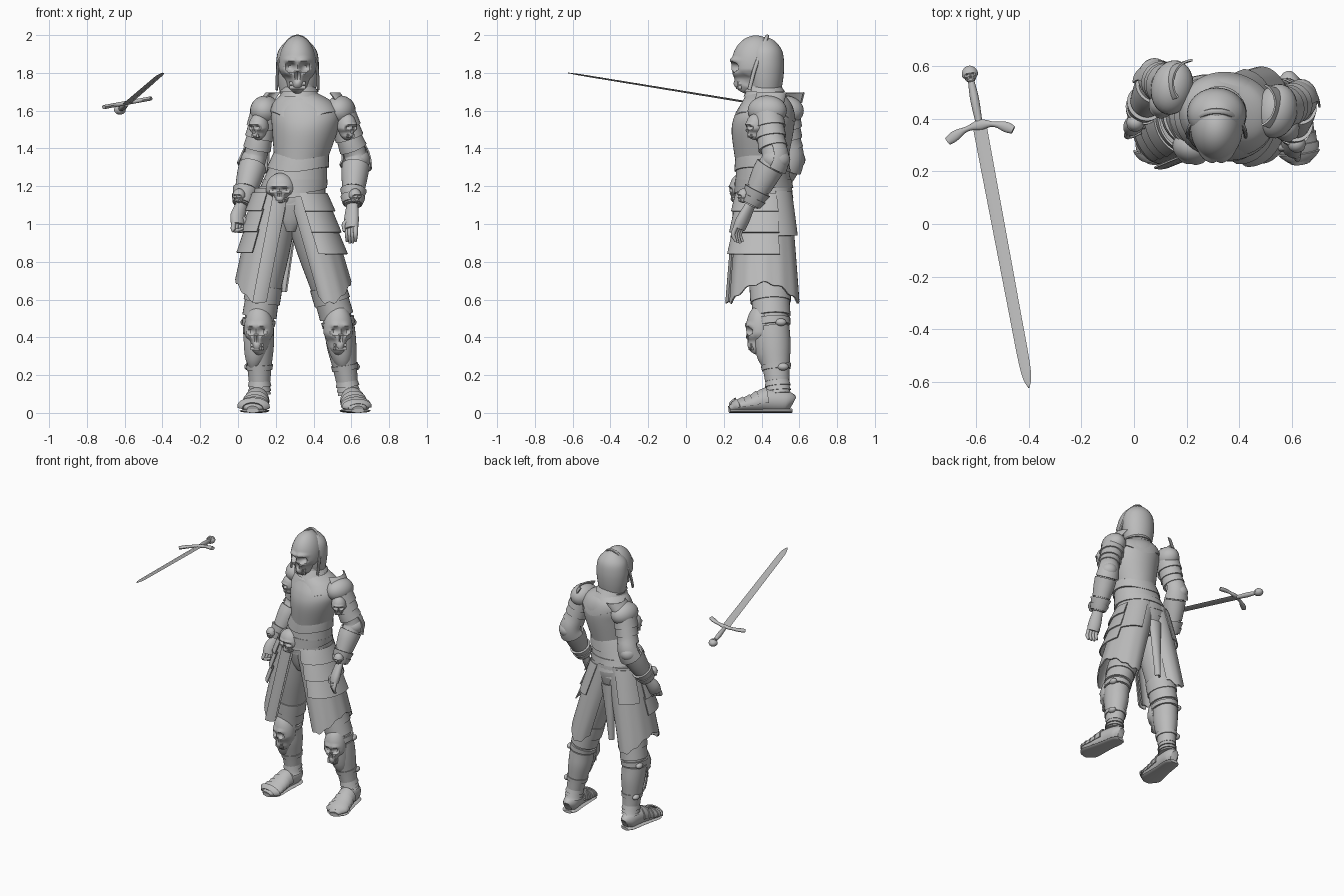
import bpy, bmesh, math
from mathutils import Vector, Matrix, Euler

if "Cube" in bpy.data.objects:
    bpy.data.objects.remove(bpy.data.objects["Cube"])

grey = bpy.data.materials.new("grey_metal")
grey.diffuse_color = (0.5, 0.5, 0.5, 1)
grey.use_nodes = True
grey.node_tree.nodes["Principled BSDF"].inputs["Base Color"].default_value = grey.diffuse_color
UP = Vector((0, 0, 1))
TURN = Vector((.975, -.22, 0))  # torso sideways axis, left shoulder leading


def finish(name, bm):
    bmesh.ops.recalc_face_normals(bm, faces=bm.faces)
    me = bpy.data.meshes.new(name)
    bm.to_mesh(me)
    bm.free()
    me.materials.append(grey)
    ob = bpy.data.objects.new(name, me)
    bpy.context.collection.objects.link(ob)


def sample(path, t):
    """Smooth spline through (x, y, z, radius_a, radius_b) stations."""
    f = min(max(t, 0), 1) * (len(path) - 1)
    i = min(int(f), len(path) - 2)
    f -= i
    g = lambda k: path[min(max(k, 0), len(path) - 1)]
    return [0.5 * (2 * b + (c - a) * f + (2 * a - 5 * b + 4 * c - d) * f * f + (3 * b - a - 3 * c + d) * f ** 3)
            for a, b, c, d in zip(g(i - 1), g(i), g(i + 1), g(i + 2))]


def tube(name, path, n=32, t0=0, t1=1, grow=(0, 0), arc=None, side=(1, 0, 0),
         flat=False, hem=None, steps=24):
    """Elliptical loft; a closed solid, or a curved plate when an arc is given."""
    bm = bmesh.new()
    rings = []
    a0, a1 = arc or (0, 360)
    for j in range(steps + 1):
        k = j / steps
        t = t0 + (t1 - t0) * k
        p = sample(path, t)
        tan = UP if flat else (Vector(sample(path, t + .02)[:3]) - Vector(sample(path, t - .02)[:3])).normalized()
        u = (Vector(side) - tan * tan.dot(Vector(side))).normalized()
        v = tan.cross(u)
        g = grow[0] + (grow[1] - grow[0]) * k
        ra, rb = max(p[3] + g, .002), max(p[4] + g, .002)
        ring = []
        for i in range(n + (1 if arc else 0)):
            a = math.radians(a0 + (a1 - a0) * i / n)
            co = Vector(p[:3]) + u * ra * math.cos(a) + v * rb * math.sin(a)
            co.z += hem(a) * (1 - k) if hem else 0
            ring.append(bm.verts.new(co))
        rings.append(ring)
    for r, s in zip(rings, rings[1:]):
        for i in range(n):
            m = (i + 1) % len(r)
            bm.faces.new((r[i], r[m], s[m], s[i]))
    if arc:
        bmesh.ops.recalc_face_normals(bm, faces=bm.faces)
        bmesh.ops.solidify(bm, geom=bm.faces[:], thickness=.008)
    else:
        bm.faces.new(rings[0])
        bm.faces.new(rings[-1])
    finish(name, bm)


def lames(name, path, t0, t1, count, grow=(.014, .004), **kw):
    """Row of overlapping flared plates along a path."""
    d = (t1 - t0) / count
    for i in range(count):
        tube(f"{name}_{i + 1}", path, t0=t0 + d * i, t1=t0 + d * (i + 1.1), grow=grow, steps=4, **kw)


def limb(joints, radii, depth):
    """Stations spread over three joints, far end first."""
    out = []
    for i, r in enumerate(radii):
        f = 2 * i / (len(radii) - 1)
        k = min(int(f), 1)
        out.append((*Vector(joints[k]).lerp(Vector(joints[k + 1]), f - k), r, r * depth))
    return out


def rod(name, points, radii, n=10, squash=1, **kw):
    tube(name, [(*p, r, r * squash) for p, r in zip(points, radii)], n=n, steps=10, **kw)


def ball(name, c, s, yaw=0):
    bm = bmesh.new()
    bmesh.ops.create_uvsphere(bm, u_segments=24, v_segments=16, radius=1)
    bm.transform(Matrix.LocRotScale(Vector(c), Euler((0, 0, yaw)), Vector(s)))
    finish(name, bm)


def skull(name, c, s, yaw=0, pitch=0, seg=40):
    """Ball with narrowed jaw, brow, sunken sockets, cheeks and two rows of teeth."""
    bm = bmesh.new()
    bmesh.ops.create_uvsphere(bm, u_segments=seg, v_segments=seg, radius=1)
    for v in bm.verts:
        x, y, z = v.co
        if y < 0:
            dent = lambda cx, cz, w, h: math.exp(-(((abs(x) - cx) / w) ** 2 + ((z - cz) / h) ** 2) ** 2)
            y += .3 * dent(.36, -.06, .25, .15) + .2 * dent(0, -.36, .12, .14) + .2 * dent(.7, -.5, .24, .2)
            y -= .1 * dent(.36, .17, .34, .1) + .1 * dent(.5, -.28, .2, .1) + .15 * dent(0, -.78, .36, .24)
        x *= 1 - .2 * min(max((-z - .15) / .3, 0), 1)
        v.co = (x, y, z)
    for i in range(14):
        x = (i % 7 - 3) / 8
        bmesh.ops.create_cube(bm, size=.12, matrix=Matrix.Translation((x, -.74 + x * x * .7, -.6 - .14 * (i // 7))))
    bm.transform(Matrix.LocRotScale(Vector(c), Euler((pitch, 0, yaw)), Vector(s)))
    finish(name, bm)


# Torso
front_dip = lambda d, p: (lambda a: -d * abs(math.sin(a)) ** p)
torso = dict(side=TURN, flat=True)
waist = [(.27, .42, 1.1, .165, .14), (.3, .41, 1.22, .155, .132), (.335, .4, 1.38, .14, .13)]
chest = [(.335, .4, 1.36, .145, .14), (.355, .405, 1.5, .175, .163), (.357, .415, 1.58, .182, .158),
         (.345, .425, 1.645, .15, .13), (.33, .42, 1.69, .085, .09)]
neck = [(.33, .42, 1.66, .1, .105), (.315, .41, 1.76, .08, .085)]
tube("waist", waist, **torso)
lames("waist_lame", waist, .3, .95, 3, grow=(.018, .006), hem=front_dip(.025, 3), **torso)
tube("cuirass", chest, n=48, hem=front_dip(.02, 3), **torso)
tube("gorget_yoke", chest, n=48, t0=.55, t1=.98, grow=(.007, .01), hem=front_dip(.055, 6), **torso)
tube("neck", neck, flat=True)
lames("neck_guard", neck, 0, .6, 3, grow=(.012, .002), **torso)
tube("belt", waist, t0=.4, t1=.55, grow=(.022, .018), hem=lambda a: .03 * min(math.sin(a), 0), **torso)
skull("belt_skull", (.225, .295, 1.185), (.078, .065, .085), -.1)

# Head: skull mask in front, hood behind, raised rim between
HEAD = .315
skull("face_mask", (HEAD, .37, 1.84), (.1, .13, .158), seg=64)
tube("hood", [(HEAD, .42, z, r, r * .88) for z, r in
              ((1.69, .092), (1.77, .108), (1.85, .113), (1.92, .1), (1.97, .055), (1.99, .008))], flat=True)
arch = [math.pi * i / 12 for i in range(13)]
tube("hood_rim", [(HEAD - .11 * math.cos(a), .335 + .095 * math.sin(a), 1.71 + .285 * math.sin(a) ** .8, .011, .008)
                  for a in arch], n=10, steps=48, side=(0, 1, 0))

# Hips, front strip and rear tail
tube("hips", [(.275, .42, z, r, r * .4 + .075) for z, r in ((.96, .05), (1.02, .115), (1.12, .17), (1.2, .165))],
     flat=True)
tube("rear_tail", [(.24, .53, .64, .02, .03), (.27, .54, 1.05, .05, .03)], n=8, arc=(0, 180), flat=True)

ARM_RADII = (.043, .055, .062, .06, .062, .068, .075)
LEG_RADII = (.048, .056, .071, .075, .09, .105, .112)


def build_arm(side, s, wrist, elbow, shoulder, hand, curl):
    wrist, elbow, sh, h = map(Vector, (wrist, elbow, shoulder, hand))
    arm = limb((wrist, elbow, sh), ARM_RADII, 1.06)
    # Forearm, elbow and shoulder plates
    tube(f"{side}_arm", arm)
    lames(f"{side}_bracer", arm, .02, .15, 2, grow=(.008, .016))
    tube(f"{side}_vambrace", arm, t0=.17, t1=.41, grow=(.004, .012), steps=8)
    ball(f"{side}_elbow_cop", elbow + Vector((s * .012, .012, -.01)), (.063, .075, .06))
    tube(f"{side}_elbow_wing", arm, t0=.42, t1=.62, grow=(.026, .006), arc=(90 - s * 90, 90 + s * 90), steps=6)
    lames(f"{side}_arm_lame", arm, .6, .93, 3)
    ball(f"{side}_pauldron", sh, (.08, .105, .08), -.22)
    out = Vector((-s * .03, .01, .04))
    tube(f"{side}_pauldron_flange", [(*(sh + out * k), .07, .085) for k in (1, 2.4)], steps=5,
         arc=(90 - s * 150, 90 - s * 10), **torso)
    skull(f"{side}_shoulder_skull", sh + Vector((s * .035, -.06, -.085)), (.052, .055, .07), s * .55)
    skull(f"{side}_wrist_skull", wrist + Vector((s * .015, -.035, .05)), (.034, .032, .038), s * .4)
    # Hand with fingers and thumb
    across = Vector((.75, -s * .6, 0))
    rod(f"{side}_palm", (h + Vector((0, -.02, -.045)), h, wrist), (.04, .044, .034), 20, .7, side=across)
    for i in range(4):
        base = h + across * (i - 1.5) * .02 + Vector((0, -.018, -.035))
        mid = base + Vector((0, -.015, -.04))
        end = mid + Vector((curl, .015, curl - .05 + abs(i - 1.4) * .008))
        rod(f"{side}_finger_{i + 1}", (end, mid, base), (.007, .012, .013))
    thumb = h - across * s * .05
    rod(f"{side}_thumb", (thumb + Vector((0, -.05, -.06)), thumb + Vector((0, -.04, -.02)), h), (.007, .013, .02))


def build_leg(side, s, ankle, knee, hip, toe_x):
    leg = limb((ankle, knee, hip), LEG_RADII, 1.13)
    k = Vector(knee) + Vector((0, -.06, -.04))
    # Greave, straps with buckles, knee guard
    tube(f"{side}_leg", leg, steps=36)
    tube(f"{side}_greave", leg, t0=.1, t1=.47, grow=(.006, .008), steps=12)
    for t in (.17, .48):
        tube(f"{side}_strap", leg, t0=t, t1=t + .035, grow=(.013, .013), steps=2)
        p = sample(leg, t + .02)
        ball(f"{side}_buckle", (p[0] + s * p[3], p[1] + p[4] * .55, p[2]), (.022, .03, .02))
    skull(f"{side}_knee_skull", k, (.078, .078, .135), s * .2)
    rod(f"{side}_shin_point", [k + Vector((s * d / 8, .04, -d)) for d in (.22, .15, .02, -.06)],
        (.01, .055, .08, .075), 24, 1.05, arc=(-165, -15), flat=True)
    lames(f"{side}_knee_lame", leg, .53, .66, 2, grow=(.014, .006))
    lames(f"{side}_ankle_lame", leg, 0, .1, 3, grow=(.012, .003))
    # Armoured shoe with ridged plates and sole
    foot = [(ankle[0] + (toe_x - ankle[0]) * f, .56 - .33 * f, r, w, r - .003) for f, r, w in (
        (0, .045, .025), (.1, .06, .05), (.4, .064, .056), (.65, .046, .065), (.87, .034, .07), (1, .02, .03))]
    tube(f"{side}_shoe", foot)
    lames(f"{side}_shoe_lame", foot, .4, .9, 5, grow=(.01, .003), arc=(-10, 190))
    tube(f"{side}_sole", [(x, y, .011, a + .005, .011) for x, y, z, a, b in foot], n=16)


def build_skirt(side, bottom, top, arc, plate, back):
    # Half skirt open toward the inner thigh, with hip plates over it
    skirt = [(*bottom, .115, .185), (*top, .125, .14)]
    tube(f"{side}_skirt", skirt, n=40, arc=arc, flat=True,
         hem=lambda a: -.11 * math.sin(a) ** 2 + .008 * math.cos(a * 12))
    lames(f"{side}_hip_plate", skirt, .34, .9, 3, grow=(.026, .01), arc=plate, flat=True)
    tube(f"{side}_back_hip_plate", skirt, t0=.5, t1=.95, grow=(.014, .004), flat=True, steps=8, arc=back)
    if side == "right":
        tube("front_strip", skirt, n=6, grow=(.014, .01), arc=(-100, -68), flat=True, hem=front_dip(.12, 1))


build_arm("right", -1, (.02, .42, 1.1), (.09, .545, 1.35), (.145, .52, 1.6), (0, .385, 1.04), .05)
build_arm("left", 1, (.605, .34, 1.1), (.625, .465, 1.35), (.542, .43, 1.6), (.6, .3, 1.02), 0)
build_leg("right", -1, (.115, .49, .1), (.11, .455, .48), (.2, .42, 1.06), .078)
build_leg("left", 1, (.587, .49, .1), (.53, .455, .48), (.36, .42, 1.06), .635)
build_skirt("right", (.1, .415, .7), (.215, .415, 1.19), (-312, -62), (-190, -115), (-265, -205))
build_skirt("left", (.485, .415, .69), (.33, .415, 1.19), (-122, 132), (-95, 25), (25, 85))

# Floating sword
ROLL = (.97, .18, .16)
pommel, tip = Vector((-.625, .57, 1.605)), Vector((-.4, -.625, 1.8))
along = lambda f: pommel.lerp(tip, f)
tube("blade", [(*along(f), w, w * .2) for f, w in ((.155, .027), (.44, .025), (.72, .023), (.94, .02), (1, .002))],
     n=4, side=ROLL, steps=30)
rod("grip", [along(f) for f in (.02, .08, .15)], (.012, .017, .013), 16)
tube("guard", [(-.585 + .125 * f, .378 + .022 * f - .042 * f * f, 1.642 + .023 * f,
                .015 + .005 * math.cos(7.8 * f), .011) for f in [i / 6 - 1 for i in range(13)]],
     n=12, side=(0, 1, 0), steps=36)
skull("pommel_skull", pommel, (.031, .026, .033), .18, -math.pi / 2)

# Smooth shading with sharp edges kept
bpy.ops.object.select_all(action='SELECT')
bpy.context.view_layer.objects.active = bpy.context.selected_objects[0]
bpy.ops.object.shade_smooth_by_angle(angle=math.radians(38))
